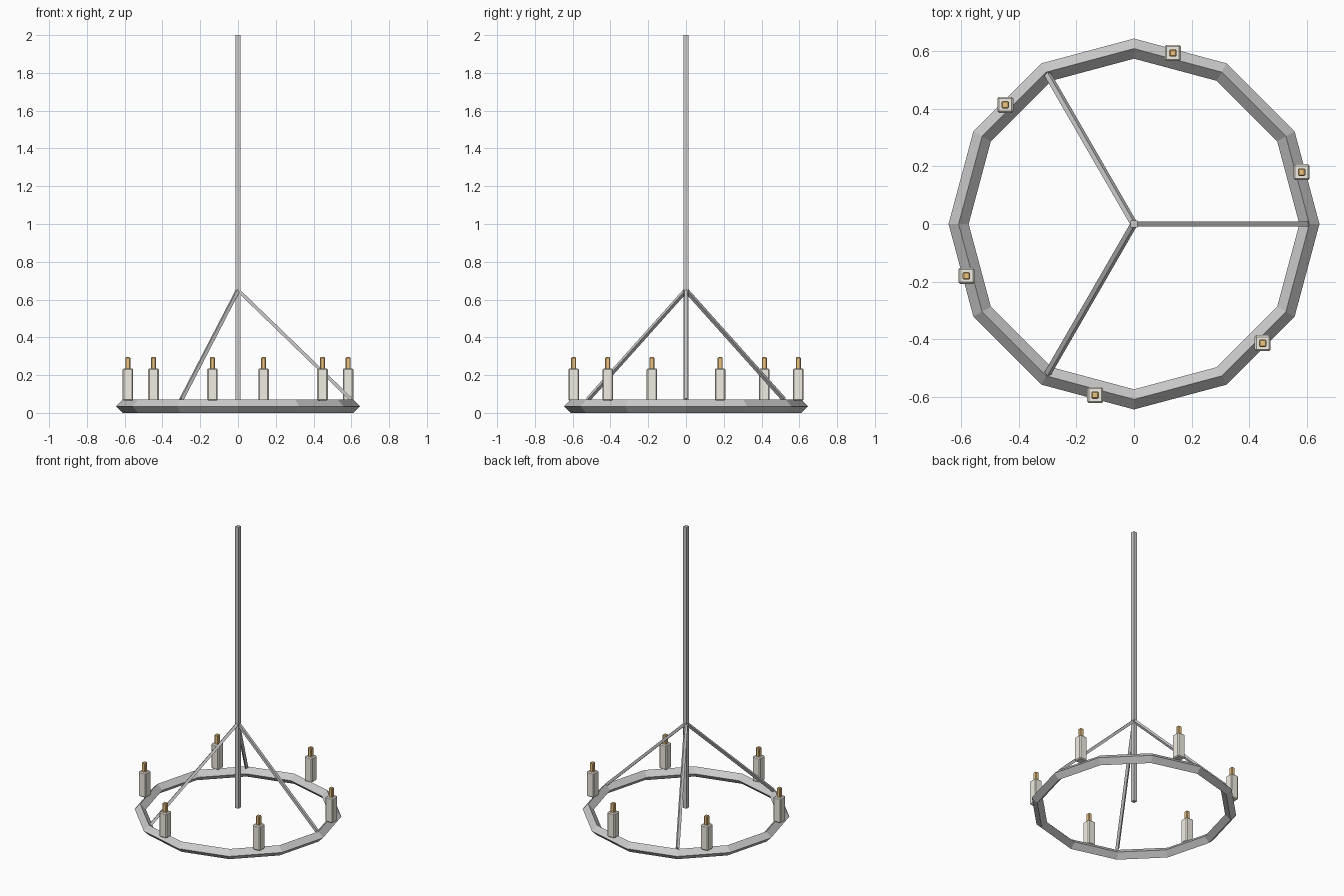
import bpy
from math import cos, sin, pi
from mathutils import Vector

if "Cube" in bpy.data.objects:
    bpy.data.objects.remove(bpy.data.objects["Cube"])


def material(name, rgb):
    m = bpy.data.materials.new(name)
    m.diffuse_color = (*rgb, 1)
    m.use_nodes = True
    m.node_tree.nodes["Principled BSDF"].inputs["Base Color"].default_value = m.diffuse_color
    return m


def box(name, size, loc, bevel=0, mat=None):
    bpy.ops.mesh.primitive_cube_add(size=1, location=loc)
    o = bpy.context.object
    o.name = name
    o.scale = size
    bpy.ops.object.transform_apply(location=False, rotation=False, scale=True)
    if bevel:
        b = o.modifiers.new("bevel", 'BEVEL')
        b.width = bevel
        b.segments = 1
    if mat:
        o.data.materials.append(mat)
    return o


wax = material("wax", (0.88, 0.85, 0.76))
flame = material("flame", (0.85, 0.55, 0.22))

# Twelve-sided ring with a diamond section
R = 0.61
bpy.ops.mesh.primitive_torus_add(major_segments=12, minor_segments=4,
                                 major_radius=R, minor_radius=0.035,
                                 location=(0, 0, 0.035))
ring = bpy.context.object
ring.name = "ring"
for p in ring.data.polygons:
    p.use_smooth = False

# Central hanging pole
box("pole", (0.025, 0.025, 1.93), (0, 0, 1.035))

# Three sloping stays from the pole to the ring
apex = Vector((0, 0, 0.65))
for i in range(3):
    a = i * 2 * pi / 3
    foot = Vector((0.6 * cos(a), 0.6 * sin(a), 0.07))
    d = foot - apex
    stay = box(f"stay_{i + 1}", (0.018, 0.018, d.length), (apex + foot) / 2)
    stay.rotation_mode = 'QUATERNION'
    stay.rotation_quaternion = Vector((0, 0, 1)).rotation_difference(d)

# Six candles with flames
for i in range(6):
    a = 0.3 + i * pi / 3
    x, y = R * cos(a), R * sin(a)
    box(f"candle_{i + 1}", (0.056, 0.056, 0.17), (x, y, 0.15), 0.006, wax)
    box(f"flame_{i + 1}", (0.026, 0.026, 0.065), (x, y, 0.2625), 0.004, flame)
